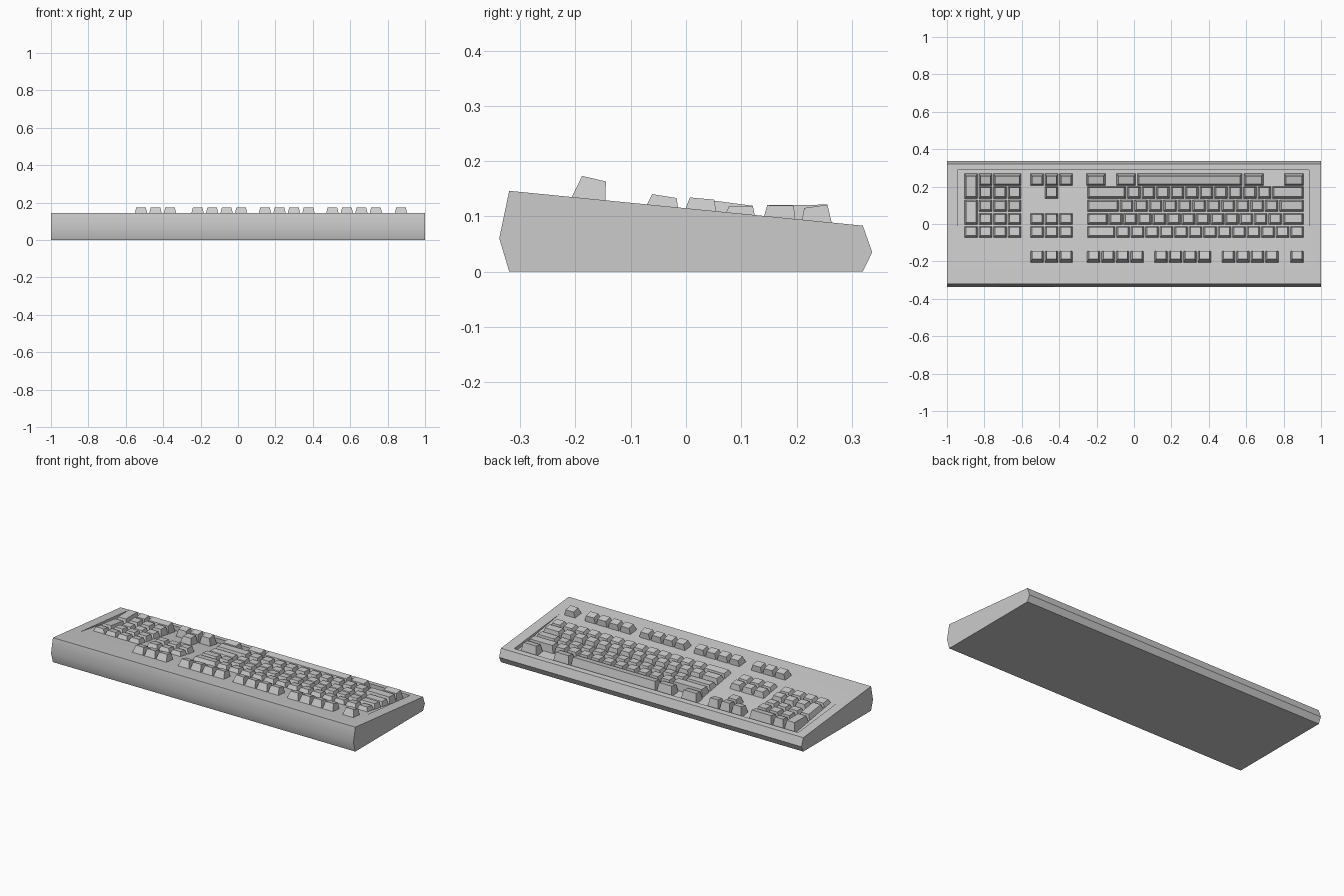
import bpy, bmesh

if "Cube" in bpy.data.objects:
    bpy.data.objects.remove(bpy.data.objects["Cube"])

U = 0.0775          # key pitch
RIGHT = 0.91        # outer edge of the main key block


def finish(name, bm):
    bmesh.ops.recalc_face_normals(bm, faces=bm.faces[:])
    me = bpy.data.meshes.new(name)
    bm.to_mesh(me)
    bm.free()
    ob = bpy.data.objects.new(name, me)
    bpy.context.collection.objects.link(ob)
    return ob


def deck(y):        # height of the sloping case top
    return 0.146 + (y + 0.32) * (0.083 - 0.146) / 0.64


# Case: extruded side profile with a wedge-shaped key well in its top
PROFILE = [(-0.32, 0), (-0.338, 0.06), (-0.32, 0.146),
           (0.32, 0.083), (0.337, 0.035), (0.32, 0)]
WX0, WX1, WY0, WY1, WELL_Z = -0.943, 0.935, -0.142, 0.288, 0.06
bm = bmesh.new()
L = [bm.verts.new((-1, y, z)) for y, z in PROFILE]
R = [bm.verts.new((1, y, z)) for y, z in PROFILE]
bm.faces.new(L)
bm.faces.new(R)
for i in range(6):
    j = (i + 1) % 6
    if i != 2:
        bm.faces.new((L[i], L[j], R[j], R[i]))
rim = [bm.verts.new((x, y, deck(y))) for x, y in
       ((WX0, WY0), (WX1, WY0), (WX1, WY1), (WX0, WY1))]
outer = [L[2], R[2], R[3], L[3]]
for i in range(4):
    j = (i + 1) % 4
    bm.faces.new((outer[i], outer[j], rim[j], rim[i]))
f1 = bm.verts.new((WX1, WY1, WELL_Z))
f0 = bm.verts.new((WX0, WY1, WELL_Z))
bm.faces.new((rim[0], rim[1], f1, f0))
bm.faces.new((rim[1], rim[2], f1))
bm.faces.new((rim[3], rim[0], f0))
bm.faces.new((rim[2], rim[3], f0, f1))
case = finish("case", bm)
bpy.context.view_layer.objects.active = case
case.select_set(True)
bpy.ops.object.shade_smooth_by_angle(angle=0.78)
case.select_set(False)


def floor_z(y):     # surface a key stands on
    if y < WY0:
        return deck(y)
    t = (y - WY0) / (WY1 - WY0)
    return deck(WY0) + t * (WELL_Z - deck(WY0))


# Key row side profiles: base y, top (y, z), top (y, z), base y
ROWS = {
    1: (0.205, (0.214, 0.115), (0.256, 0.121), 0.270),
    2: (0.136, (0.147, 0.120), (0.195, 0.119), 0.200),
    3: (0.066, (0.078, 0.119), (0.121, 0.119), 0.128),
    4: (-0.005, (0.007, 0.134), (0.051, 0.130), 0.057),
    5: (-0.074, (-0.061, 0.140), (-0.017, 0.133), -0.013),
    6: (-0.208, (-0.188, 0.173), (-0.145, 0.163), -0.146),
}


def key(bm, x0, x1, row, back_row=None):
    """Tapered key cap; back_row makes it span two rows."""
    yb, tb = ROWS[back_row or row][:2]
    tf, yf = ROWS[row][2:]
    g, t = 0.003, 0.013
    vs = []
    for a, b in ((x0 + g, x0 + t), (x1 - g, x1 - t)):
        pts = [(a, yb, floor_z(yb) - 0.003), (b, *tb), (b, *tf),
               (a, yf, floor_z(yf) - 0.003)]
        vs.append([bm.verts.new(p) for p in pts])
    bm.faces.new(vs[0])
    bm.faces.new(vs[1])
    for i in range(4):
        j = (i + 1) % 4
        bm.faces.new((vs[0][i], vs[0][j], vs[1][j], vs[1][i]))


def run(bm, row, x, widths):
    """Keys laid from x towards -x; negative widths are gaps."""
    for w in widths:
        nx = x - abs(w) * U
        if w > 0:
            key(bm, nx, x, row)
        x = nx


# Main key block
bm = bmesh.new()
run(bm, 5, RIGHT, [1] * 13 + [2])
run(bm, 4, RIGHT, [1.5] + [1] * 12 + [1.5])
run(bm, 3, RIGHT, [1.75] + [1] * 11 + [2.25])
run(bm, 2, RIGHT, [2.25] + [1] * 10 + [2.75])
for x0, x1 in ((0.80, 0.91), (0.585, 0.695), (-0.097, 0.012), (-0.258, -0.15)):
    key(bm, x0, x1, 1)
finish("main_keys", bm)

# Space bar
bm = bmesh.new()
key(bm, 0.014, 0.58, 1)
finish("space_bar", bm)

# Function row
bm = bmesh.new()
four = [1] * 4
run(bm, 6, RIGHT, [1, -0.73] + four + [-0.65] + four + [-0.65] + four)
run(bm, 6, -0.325, [1] * 3)
finish("function_keys", bm)

# Navigation and arrow keys
bm = bmesh.new()
for row in (1, 4, 5):
    run(bm, row, -0.325, [1] * 3)
run(bm, 2, -0.325, [-1, 1])
finish("navigation_keys", bm)

# Number pad with tall keys on its outer column
bm = bmesh.new()
PAD = -0.60
run(bm, 1, PAD, [2, 1])
for row in (2, 3, 4):
    run(bm, row, PAD, [1] * 3)
run(bm, 5, PAD, [1] * 4)
for front, back in ((1, 2), (3, 4)):
    key(bm, PAD - 4 * U, PAD - 3 * U, front, back)
finish("number_pad", bm)
